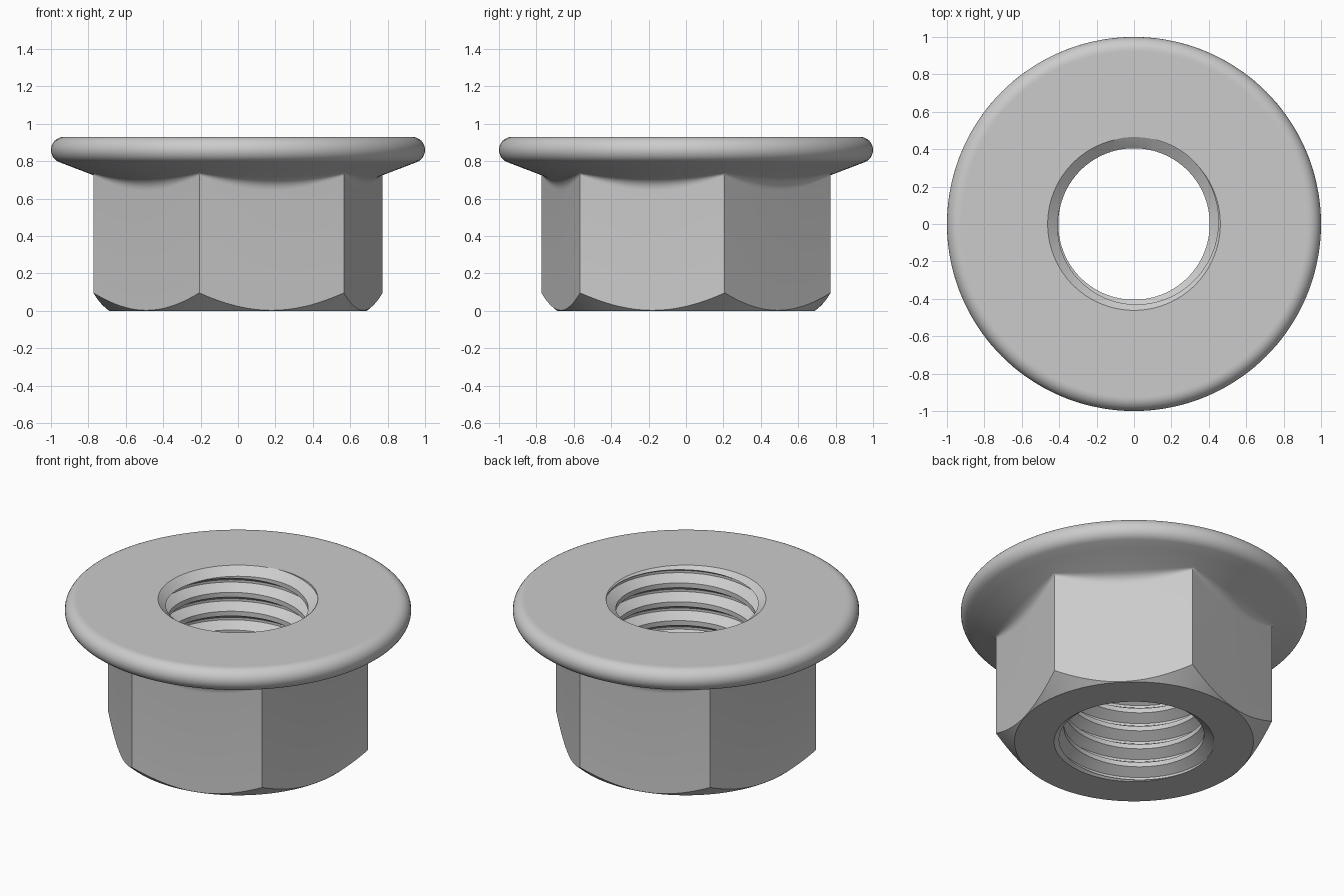
import bpy, bmesh
from math import sin, cos, pi, radians

if "Cube" in bpy.data.objects:
    bpy.data.objects.remove(bpy.data.objects["Cube"], do_unlink=True)

SIDES = 144                      # columns around the axis
HEIGHT = 0.93
APOTHEM, CORNER = 0.693, 0.8     # hexagon sizes
PITCH, MINOR, MAJOR = 0.12, 0.405, 0.465
TURN = radians(15)               # hexagon corner direction

steel = bpy.data.materials.new("grey_steel")
steel.use_nodes = True
GREY = (0.6, 0.6, 0.6, 1)
steel.diffuse_color = GREY
steel.node_tree.nodes["Principled BSDF"].inputs["Base Color"].default_value = GREY


def finish(name, bm):
    bmesh.ops.recalc_face_normals(bm, faces=bm.faces)
    mesh = bpy.data.meshes.new(name)
    bm.to_mesh(mesh)
    bm.free()
    mesh.materials.append(steel)
    obj = bpy.data.objects.new(name, mesh)
    bpy.context.collection.objects.link(obj)
    return obj


def lathe(name, profile):
    """Closed solid whose (radius, z) profile may vary with the angle."""
    bm = bmesh.new()
    columns = []
    for i in range(SIDES):
        a = 2 * pi * i / SIDES
        columns.append([bm.verts.new((r * cos(a), r * sin(a), z)) for r, z in profile(a)])
    for i, col in enumerate(columns):
        nxt = columns[(i + 1) % SIDES]
        for j in range(len(col) - 1):
            bm.faces.new((col[j], nxt[j], nxt[j + 1], col[j + 1]))
    bm.faces.new([c[0] for c in columns])
    bm.faces.new([c[-1] for c in columns])
    return finish(name, bm)


# Hexagon, blend, flange cone and rounded rim in one profile
RIM_R, RIM_Z, RIM = 0.93, 0.86, 0.07
LEAN = radians(21)


def cone_z(r):
    low_r, low_z = RIM_R + RIM * sin(LEAN), RIM_Z - RIM * cos(LEAN)
    return low_z + (r - low_r) * sin(LEAN) / cos(LEAN)


def nut_profile(a):
    off = (a - TURN) % (pi / 3) - pi / 6
    hex_r = APOTHEM / cos(off)
    points = [(0.69, 0), (hex_r, (hex_r - 0.69) * 0.87)]
    # blend is widest at the middle of each flat
    size = 0.012 + 0.04 * (CORNER - hex_r) / (CORNER - APOTHEM)
    z = cone_z(hex_r)
    for k in range(7):
        t = k / 6
        out = hex_r + size * t * t
        points.append((out, z - size * (1 - t) ** 2 + (cone_z(hex_r + size) - z) * t * t))
    points.append((0.9, cone_z(0.9)))
    for k in range(15):
        t = LEAN - pi / 2 + (pi - LEAN) * k / 14
        points.append((RIM_R + RIM * cos(t), RIM_Z + RIM * sin(t)))
    points.append((RIM_R - 0.008, HEIGHT))
    return points


nut = lathe("flange_nut", nut_profile)


# Helical cutter for the right-hand thread
def thread_cutter():
    shape = [(0, MINOR), (0.25, MINOR), (0.5625, MAJOR), (0.6875, MAJOR)]
    per_turn, rows = len(shape), 4 * 11
    bm = bmesh.new()

    def point(i, j):
        part, r = shape[j % per_turn]
        z = -0.25 + PITCH * (j // per_turn + part + i / SIDES)
        a = 2 * pi * i / SIDES
        return bm.verts.new((r * cos(a), r * sin(a), z))

    grid = [[point(i, j) for j in range(rows + 1 + (per_turn if i == 0 else 0))]
            for i in range(SIDES)]
    grid.append(grid[0][per_turn:])          # the seam joins one turn higher
    for i in range(SIDES):
        a, b = grid[i], grid[i + 1]
        for j in range(rows):
            bm.faces.new((a[j], b[j], b[j + 1], a[j + 1]))
    for j, z in ((0, -0.3), (rows, 1.4)):    # end caps
        loop = [grid[i][j] for i in range(SIDES)]
        loop += [grid[0][j + k] for k in range(per_turn, 0, -1)]
        tip = bm.verts.new((0, 0, z))
        for k, v in enumerate(loop):
            bm.faces.new((v, loop[(k + 1) % len(loop)], tip))
    return finish("thread_cutter", bm)


# Countersinks at both mouths of the hole
def mouth(z, up):
    return lambda a: [(0.462 + 0.063, z - up * 0.05), (0.462 - 0.127, z + up * 0.1)]


cutters = [thread_cutter(),
           lathe("bottom_countersink", mouth(0, 1)),
           lathe("top_countersink", mouth(HEIGHT, -1))]

bpy.ops.object.select_all(action='DESELECT')
nut.select_set(True)
bpy.context.view_layer.objects.active = nut
for cutter in cutters:
    mod = nut.modifiers.new(cutter.name, 'BOOLEAN')
    mod.operation = 'DIFFERENCE'
    mod.solver = 'EXACT'
    mod.object = cutter
    bpy.ops.object.modifier_apply(modifier=mod.name)
    bpy.data.objects.remove(cutter, do_unlink=True)

bpy.ops.object.shade_smooth_by_angle(angle=radians(28))
